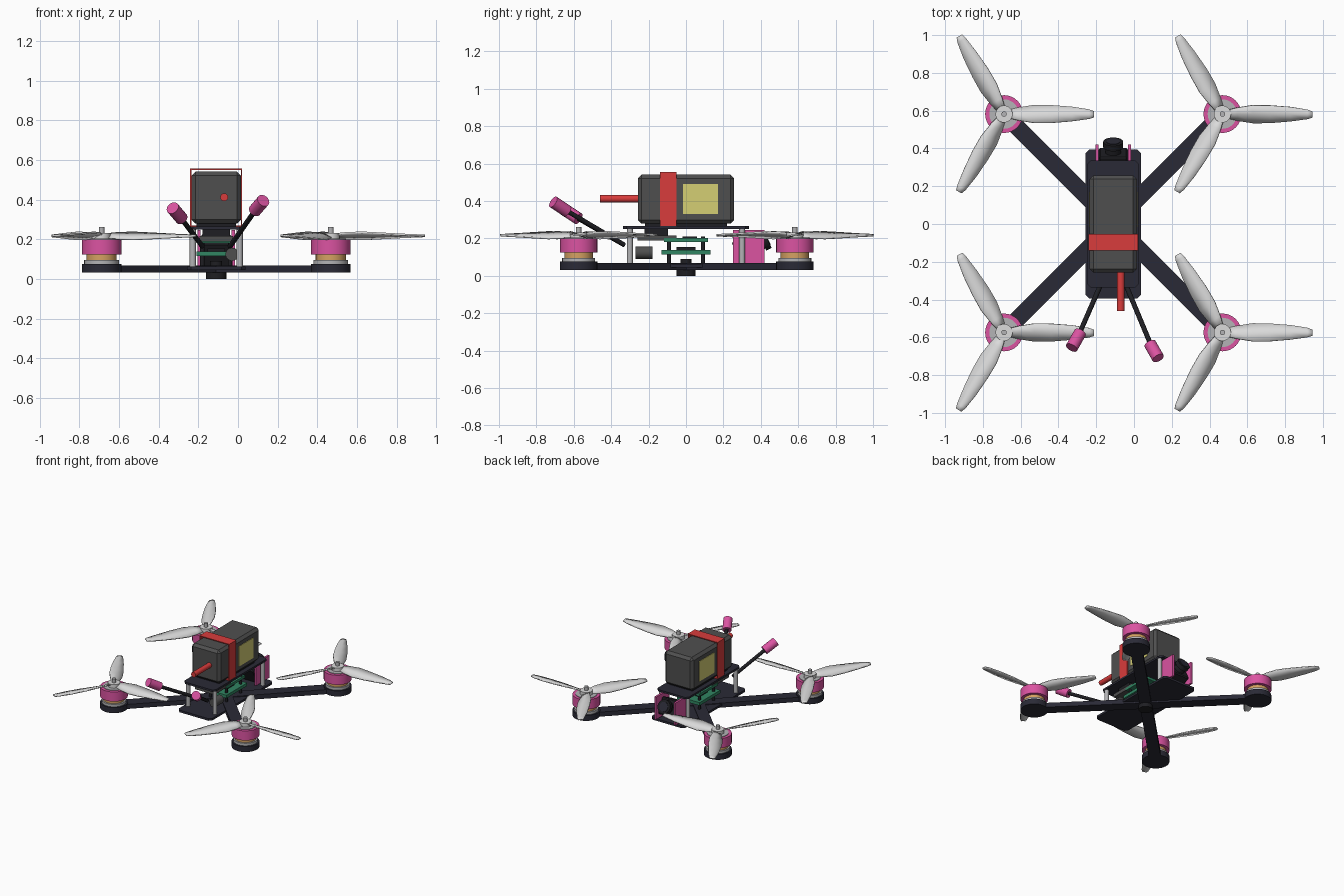
import bpy, bmesh, math
from mathutils import Vector, Matrix

if "Cube" in bpy.data.objects:
    bpy.data.objects.remove(bpy.data.objects["Cube"])

CX = -0.11      # centre line of the body
SPAN = 0.578    # motor offset from the centre


def material(name, rgb):
    m = bpy.data.materials.new(name)
    m.use_nodes = True
    lin = [(c / 255) ** 2.2 for c in rgb] + [1]
    m.diffuse_color = lin
    m.node_tree.nodes["Principled BSDF"].inputs["Base Color"].default_value = lin
    return m


carbon = material("carbon", (46, 46, 57))
black = material("black", (36, 36, 40))
pink = material("pink", (218, 84, 160))
steel = material("steel", (178, 178, 180))
copper = material("copper", (212, 160, 98))
prop_grey = material("propeller grey", (218, 218, 218))
pack_grey = material("battery grey", (80, 80, 80))
red = material("red", (216, 62, 62))
yellow = material("label yellow", (212, 205, 115))
green = material("board green", (52, 132, 98))


def finish(name, bm, mat, smooth=False):
    bmesh.ops.recalc_face_normals(bm, faces=bm.faces)
    mesh = bpy.data.meshes.new(name)
    bm.to_mesh(mesh)
    bm.free()
    ob = bpy.data.objects.new(name, mesh)
    bpy.context.collection.objects.link(ob)
    mesh.materials.append(mat)
    if smooth:
        bpy.ops.object.select_all(action='DESELECT')
        ob.select_set(True)
        bpy.context.view_layer.objects.active = ob
        bpy.ops.object.shade_smooth_by_angle(angle=math.radians(35))
    return ob


def box(name, center, size, mat, bevel=0, rot=None):
    bm = bmesh.new()
    bmesh.ops.create_cube(bm, size=1)
    bmesh.ops.scale(bm, vec=size, verts=bm.verts)
    if bevel:
        bmesh.ops.bevel(bm, geom=bm.edges[:], offset=bevel, segments=1, affect='EDGES')
    m = Matrix.Translation(center) @ (rot or Matrix.Identity(4))
    bmesh.ops.transform(bm, matrix=m, verts=bm.verts)
    return finish(name, bm, mat)


def rod(name, a, b, r, mat, sides=24):
    a, b = Vector(a), Vector(b)
    d = b - a
    bm = bmesh.new()
    bmesh.ops.create_cone(bm, cap_ends=True, segments=sides, radius1=r, radius2=r, depth=d.length)
    m = Matrix.Translation((a + b) / 2) @ d.to_track_quat('Z', 'Y').to_matrix().to_4x4()
    bmesh.ops.transform(bm, matrix=m, verts=bm.verts)
    return finish(name, bm, mat, True)


def plate(name, half_x, half_y, z0, z1, cut, mat):
    # Flat plate with clipped corners
    bm = bmesh.new()
    pts = []
    for sx, sy in ((1, 1), (-1, 1), (-1, -1), (1, -1)):
        ends = [(sx * half_x, sy * (half_y - cut)), (sx * (half_x - cut), sy * half_y)]
        pts += ends if sx * sy > 0 else ends[::-1]
    face = bm.faces.new([bm.verts.new((CX + x, y, z0)) for x, y in pts])
    up = bmesh.ops.extrude_face_region(bm, geom=[face])["geom"]
    bmesh.ops.translate(bm, vec=(0, 0, z1 - z0), verts=[v for v in up if isinstance(v, bmesh.types.BMVert)])
    return finish(name, bm, mat)


def propeller(name, x, y, hand):
    # Three twisted blades; stations are radius, front edge, rear edge, pitch
    stations = [(0.03, 0.022, -0.022, 0.42), (0.08, 0.034, -0.034, 0.42),
                (0.16, 0.047, -0.047, 0.36), (0.25, 0.046, -0.047, 0.27),
                (0.36, 0.038, -0.038, 0.18), (0.45, 0.024, -0.026, 0.12),
                (0.476, 0.014, -0.018, 0.1)]
    bm = bmesh.new()
    for k in range(3):
        turn = Matrix.Rotation(k * math.tau / 3, 3, 'Z')
        rows = []
        for r, front, rear, pitch in stations:
            row = []
            for o, camber in ((front, 0), ((front + rear) / 2, 0.003), (rear, 0)):
                p = turn @ Vector((r, o, hand * o * math.tan(pitch) + camber))
                row.append(bm.verts.new(p + Vector((x, y, 0.217))))
            rows.append(row)
        for a, b in zip(rows, rows[1:]):
            for i in range(2):
                bm.faces.new((a[i], b[i], b[i + 1], a[i + 1]))
    ob = finish(name, bm, prop_grey, True)
    mod = ob.modifiers.new("thickness", 'SOLIDIFY')
    mod.thickness = 0.009
    mod.offset = 0


# Frame
plate("bottom_plate", 0.147, 0.395, 0.045, 0.062, 0.02, carbon)
plate("top_plate", 0.137, 0.337, 0.25, 0.265, 0.02, carbon)
for s in (1, -1):
    box("diagonal_arm", (CX, 0.003, 0.05), (SPAN * 2 * math.sqrt(2), 0.088, 0.036), carbon,
        rot=Matrix.Rotation(s * math.pi / 4, 4, 'Z'))
rod("center_bolt_head", (CX, 0, 0), (CX, 0, 0.045), 0.051, black)
rod("center_bolt_shaft", (CX, 0, 0.04), (CX, 0, 0.09), 0.03, black)

# Motors and propellers
for sx in (1, -1):
    for sy in (1, -1):
        x, y = CX + sx * SPAN, 0.004 + sy * SPAN
        layers = (("motor_pad", 0.032, 0.076, 0.1, carbon),
                  ("motor_base", 0.076, 0.096, 0.088, steel),
                  ("motor_winding", 0.096, 0.128, 0.076, copper),
                  ("motor_bell", 0.124, 0.2, 0.1, pink),
                  ("motor_cap", 0.2, 0.204, 0.078, steel),
                  ("propeller_hub", 0.2, 0.232, 0.045, prop_grey),
                  ("motor_shaft", 0.23, 0.262, 0.014, steel))
        for name, z0, z1, r, mat in layers:
            rod(name, (x, y, z0), (x, y, z1), r, mat, 32)
        propeller("propeller", x, y, sx * sy)

# Standoffs and camera side plates
for s in (1, -1):
    for y in (0.3, -0.3):
        rod("standoff", (CX + s * 0.118, y, 0.06), (CX + s * 0.118, y, 0.252), 0.016, steel, 16)
    box("camera_side_plate", (CX + s * 0.086, 0.335, 0.157), (0.016, 0.17, 0.178), pink)

# Tilted camera
tilt = Matrix.Rotation(math.radians(25), 4, 'X')
cam = Vector((CX, 0.325, 0.145))
aim = tilt.to_3x3() @ Vector((0, 1, 0))
box("camera_body", cam, (0.15, 0.12, 0.13), black, 0.008, tilt)
rod("camera_barrel", cam + aim * 0.05, cam + aim * 0.1, 0.042, black)
rod("camera_lens", cam + aim * 0.09, cam + aim * 0.122, 0.053, black)
rod("camera_glass", cam + aim * 0.12, cam + aim * 0.125, 0.036, carbon)

# Electronics stack
box("lower_board", (CX, 0, 0.127), (0.2, 0.26, 0.024), green)
box("upper_board", (CX, 0, 0.191), (0.18, 0.235, 0.02), green)
box("lower_chip", (CX, 0, 0.146), (0.09, 0.1, 0.015), black)
box("upper_chip", (CX, 0.02, 0.205), (0.08, 0.08, 0.012), black)
for sx in (1, -1):
    for sy in (1, -1):
        px, py = CX + sx * 0.07, sy * 0.09
        rod("stack_post", (px, py, 0.06), (px, py, 0.21), 0.011, black, 12)
box("transmitter", (CX, -0.155, 0.202), (0.17, 0.21, 0.028), pack_grey)
box("transmitter_pad", (CX, -0.16, 0.233), (0.14, 0.125, 0.036), black)
rod("capacitor", (CX + 0.08, -0.27, 0.124), (CX + 0.08, -0.18, 0.124), 0.033, pack_grey)

# Battery, strap, labels and power lead
box("battery", (CX, 0, 0.41), (0.25, 0.515, 0.262), pack_grey, 0.02)
box("battery_pad", (CX, 0, 0.272), (0.2, 0.44, 0.018), black)
for s in (1, -1):
    box("strap_side", (CX + s * 0.128, -0.096, 0.41), (0.006, 0.088, 0.292), red)
    box("strap_band", (CX, -0.096, 0.41 + s * 0.143), (0.262, 0.088, 0.006), red)
    box("battery_label", (CX + s * 0.126, 0.077, 0.41), (0.005, 0.187, 0.16), yellow)
rod("power_lead", (CX + 0.04, -0.46, 0.412), (CX + 0.04, -0.25, 0.412), 0.02, red, 16)

# Front antennas
for base, neck, tip in (((-0.18, -0.33, 0.165), (-0.285, -0.575, 0.305), (-0.33, -0.655, 0.358)),
                        ((-0.04, -0.33, 0.165), (0.085, -0.635, 0.345), (0.128, -0.71, 0.395))):
    rod("antenna_rod", base, Vector(neck).lerp(Vector(tip), 0.2), 0.013, black, 12)
    rod("antenna_tip", neck, tip, 0.033, pink, 20)
